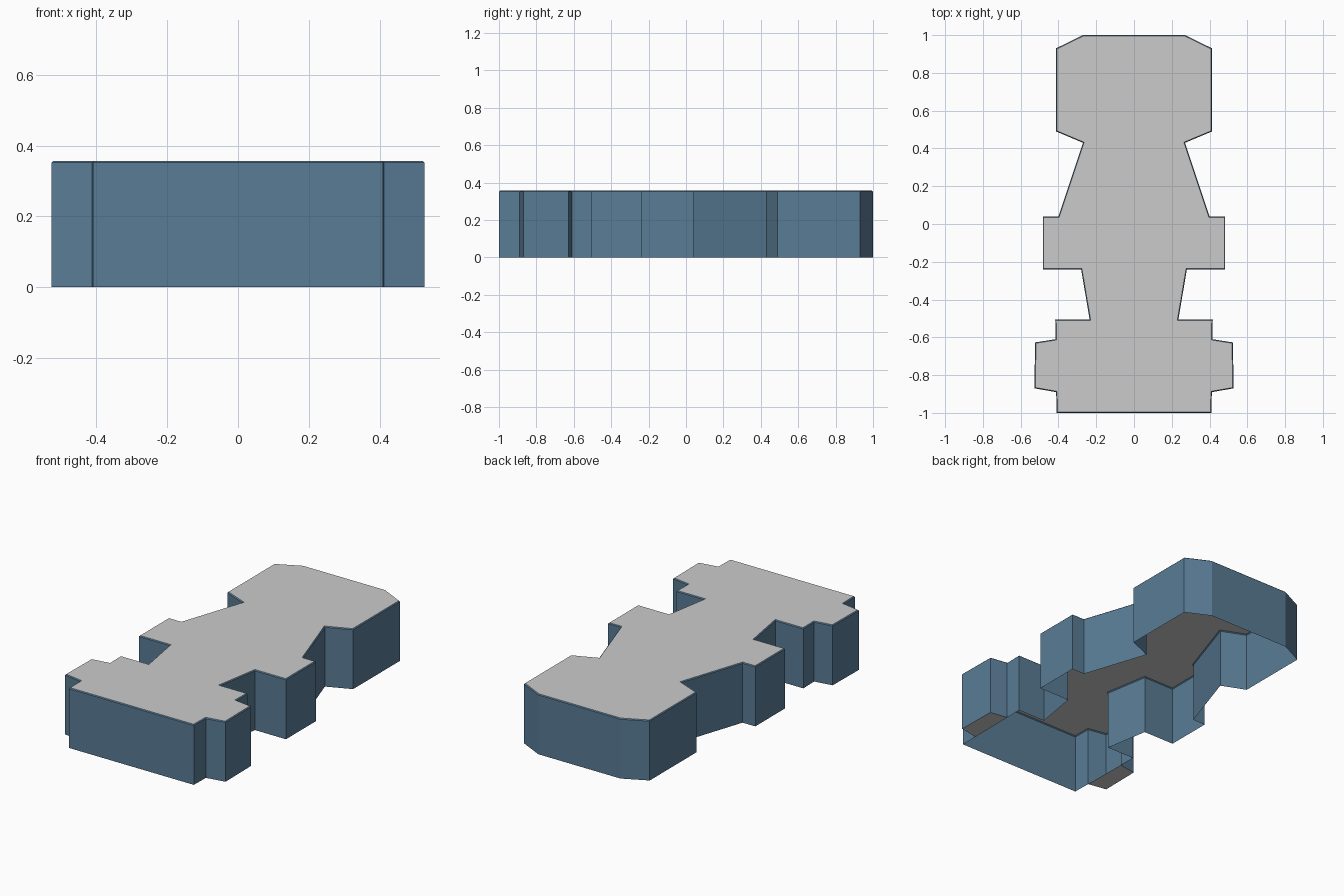
import bpy

if "Cube" in bpy.data.objects:
    bpy.data.objects.remove(bpy.data.objects["Cube"])

H = 0.357    # full height
LIP = 0.005  # tiny chamfer along the top edge

# Right half of the outline, back to front
half = [(.27, 1), (.413, .93), (.413, .49), (.27, .43), (.40, .04),
        (.483, .04), (.483, -.24), (.28, -.24), (.235, -.505), (.417, -.505),
        (.415, -.61), (.524, -.627), (.527, -.87), (.412, -.89), (.41, -1)]
outline = half + [(-x, y) for x, y in reversed(half)]
n = len(outline)

blue = bpy.data.materials.new("blue_side")
blue.diffuse_color = (0.10, 0.20, 0.30, 1)
blue.use_nodes = True
blue.node_tree.nodes["Principled BSDF"].inputs["Base Color"].default_value = blue.diffuse_color


def make(name, verts, faces, mat=None):
    mesh = bpy.data.meshes.new(name)
    mesh.from_pydata(verts, [], faces)
    if mat:
        mesh.materials.append(mat)
    obj = bpy.data.objects.new(name, mesh)
    bpy.context.collection.objects.link(obj)
    return obj


def inset(pts, d):
    """Move each side of a clockwise outline inward by d."""
    from mathutils import Vector
    out = []
    for i, p in enumerate(pts):
        p, a, b = Vector(p), Vector(pts[i - 1]), Vector(pts[(i + 1) % len(pts)])
        u, v = (p - a).normalized(), (b - p).normalized()
        n1, n2 = Vector((u.y, -u.x)), Vector((v.y, -v.x))
        q = p + (n1 + n2) * (d / (1 + n1.dot(n2)))
        out.append((q.x, q.y))
    return out


# Side wall with a fine chamfer, open underneath
top = inset(outline, LIP)
rings = [(outline, 0), (outline, H - LIP), (top, H)]
verts = [(x, y, z) for pts, z in rings for x, y in pts]
walls = [(r * n + (i + 1) % n, r * n + i, (r + 1) * n + i, (r + 1) * n + (i + 1) % n)
         for r in range(2) for i in range(n)]
make("side_wall", verts, walls, blue)

# Flat top deck
make("top_deck", [(x, y, H) for x, y in top], [tuple(reversed(range(n)))])

# Closed undersides of the two front side tabs
for side, s in (("right", 1), ("left", -1)):
    order = (0, 1, 2, 3) if s > 0 else (3, 2, 1, 0)
    make(side + "_tab_bottom", [(s * x, y, 0) for x, y in half[10:14]], [order])
